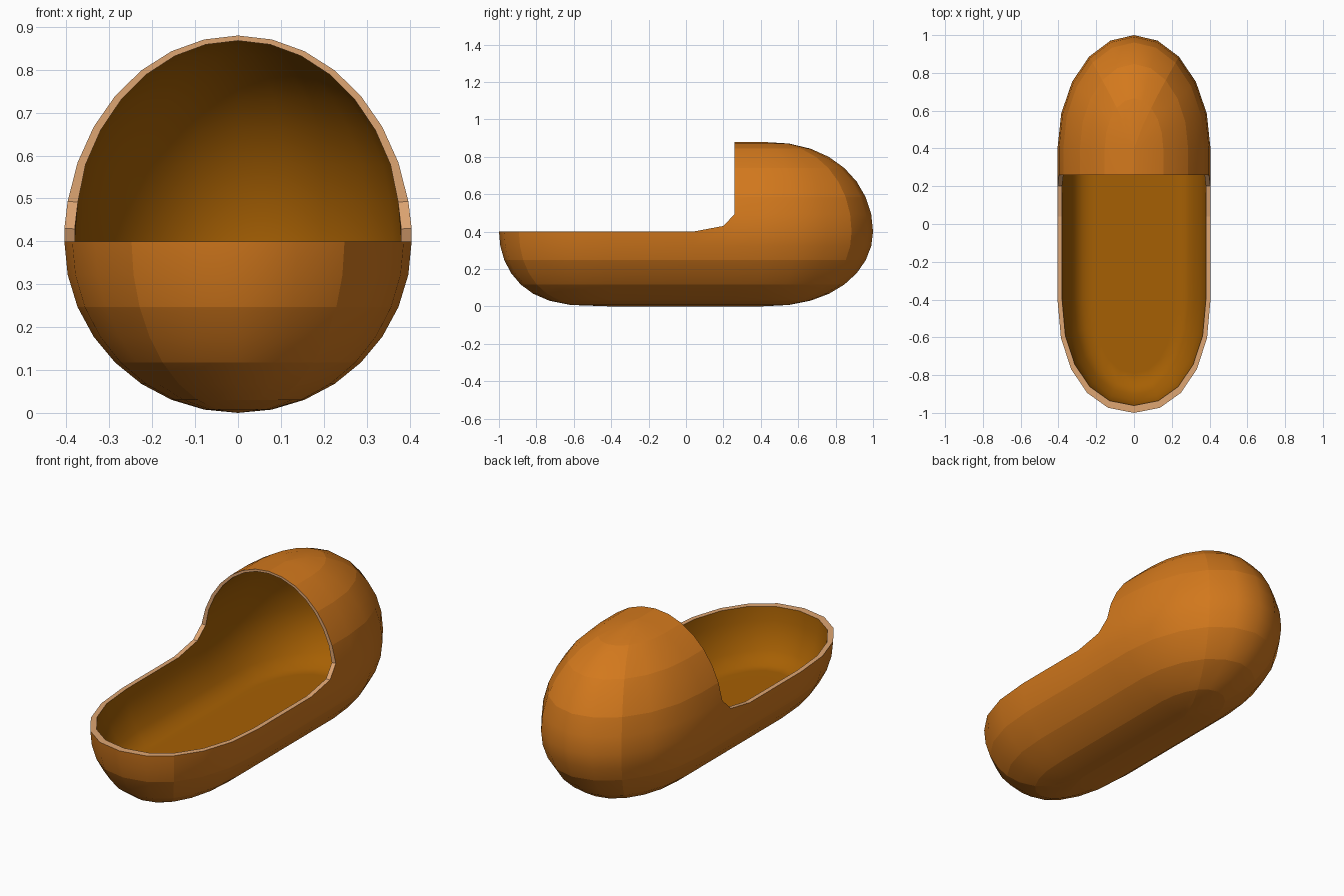
import bpy, bmesh, math

if "Cube" in bpy.data.objects:
    bpy.data.objects.remove(bpy.data.objects["Cube"])

CORE, HALF_W, END_R, RIM_Z = 0.4, 0.405, 0.6, 0.4
FLOOR = 0.134                 # level of the flat inside floor
ROWS = 8                      # latitude rows per half
STEP = math.pi / 2 / ROWS


def material(name, rgb):
    m = bpy.data.materials.new(name)
    m.diffuse_color = (*rgb, 1)
    m.use_nodes = True
    m.node_tree.nodes["Principled BSDF"].inputs["Base Color"].default_value = m.diffuse_color
    return m


# Columns around the plan outline: (x, y core, y reach, stays under hood, sharp)
columns = []


def end_cap(sign, power, hood):
    for i in range(11):
        a = math.radians(18 * i)
        c, s = math.cos(a), max(math.sin(a), 0)
        x = math.copysign(abs(c) ** power, c) * HALF_W * sign
        columns.append((x, sign * CORE, sign * END_R * s ** power, hood, i in (3, 7)))


columns.append((HALF_W, 0.26, 0, True, False))
end_cap(1, 1.0, True)
columns.append((-HALF_W, 0.26, 0, True, False))
for y in (0.2, 0.04):
    columns.append((-HALF_W, y, 0, False, False))
end_cap(-1, 0.92, False)
for y in (0.04, 0.2):
    columns.append((HALF_W, y, 0, False, False))


def point(col, row):
    x, core, reach, hood, _ = col
    if row > 0 and not hood:          # rim sweeps up into the hood
        return (x, core + reach, 0.43 if core == 0.2 else RIM_Z)
    a = row * STEP
    r = max(math.cos(a), 0) if abs(row) < ROWS else 0
    height = 0.48 if row > 0 else 0.4
    fullness = 0.85 if hood else 0.62     # the foot end is boxier
    return (x * r, core + reach * r ** fullness, RIM_Z + height * math.sin(a))


# Outer skin
bm = bmesh.new()
grid = [[bm.verts.new(point(c, r)) for r in range(-ROWS, ROWS + 1)] for c in columns]
n = len(columns)
for i in range(n):
    j = (i + 1) % n
    top = ROWS if columns[i][3] and columns[j][3] else 1
    for r in range(-ROWS, top):
        k = r + ROWS
        bm.faces.new((grid[i][k], grid[j][k], grid[j][k + 1], grid[i][k + 1]))
bmesh.ops.delete(bm, geom=[v for v in bm.verts if not v.link_faces], context='VERTS')

# Panel edges stay crisp
for i in range(n):
    for k in range(2 * ROWS + 1):
        pairs = []
        if k % 2 == 0 and k != ROWS:
            pairs.append((grid[i][k], grid[(i + 1) % n][k]))
        if columns[i][4] and k < 2 * ROWS:
            pairs.append((grid[i][k], grid[i][k + 1]))
        for a, b in pairs:
            if a.is_valid and b.is_valid:
                e = bm.edges.get((a, b))
                if e:
                    e.smooth = False
bmesh.ops.remove_doubles(bm, verts=bm.verts[:], dist=0.0005)
bmesh.ops.dissolve_degenerate(bm, edges=bm.edges[:], dist=0.0005)
bmesh.ops.recalc_face_normals(bm, faces=bm.faces[:])
low = min(bm.faces, key=lambda f: f.calc_center_median().z)
if low.normal.z > 0:
    bmesh.ops.reverse_faces(bm, faces=bm.faces[:])

# Inner lining: a slightly smaller copy with a flat floor, turned inwards
outer_faces = bm.faces[:]
rim_edges = [e for e in bm.edges if e.is_boundary]
dup = bmesh.ops.duplicate(bm, geom=bm.verts[:] + bm.edges[:] + bm.faces[:])
vmap = dup['vert_map']
inner_faces = [g for g in dup['geom'] if isinstance(g, bmesh.types.BMFace)]
for v in [g for g in dup['geom'] if isinstance(g, bmesh.types.BMVert)]:
    v.co.x *= 0.95 if v.co.z > 0.5 else 0.94
    if abs(v.co.y) > CORE:
        v.co.y = math.copysign(CORE + (abs(v.co.y) - CORE) * 0.935, v.co.y)
    v.co.z = max(FLOOR, RIM_Z + (v.co.z - RIM_Z) * (0.975 if v.co.z > RIM_Z else 0.94))
bmesh.ops.reverse_faces(bm, faces=inner_faces)
for f in outer_faces + inner_faces:
    f.smooth = True
for f in inner_faces:
    f.material_index = 1
    for e in f.edges:
        e.smooth = True

# Pale rim joining the two skins
for e in rim_edges:
    loop = e.link_loops[0]
    a, b = loop.vert, loop.link_loop_next.vert
    f = bm.faces.new((b, a, vmap[a], vmap[b]))
    f.material_index = 2
    for edge in f.edges:
        edge.smooth = False

mesh = bpy.data.meshes.new("hooded_shell")
bm.to_mesh(mesh)
bm.free()
for m in (material("orange_brown_outside", (0.65, 0.19, 0.012)),
          material("dark_gold_lining", (0.38, 0.116, 0.001)),
          material("pale_tan_rim", (0.74, 0.38, 0.17))):
    mesh.materials.append(m)
bpy.context.collection.objects.link(bpy.data.objects.new("hooded_shell", mesh))
